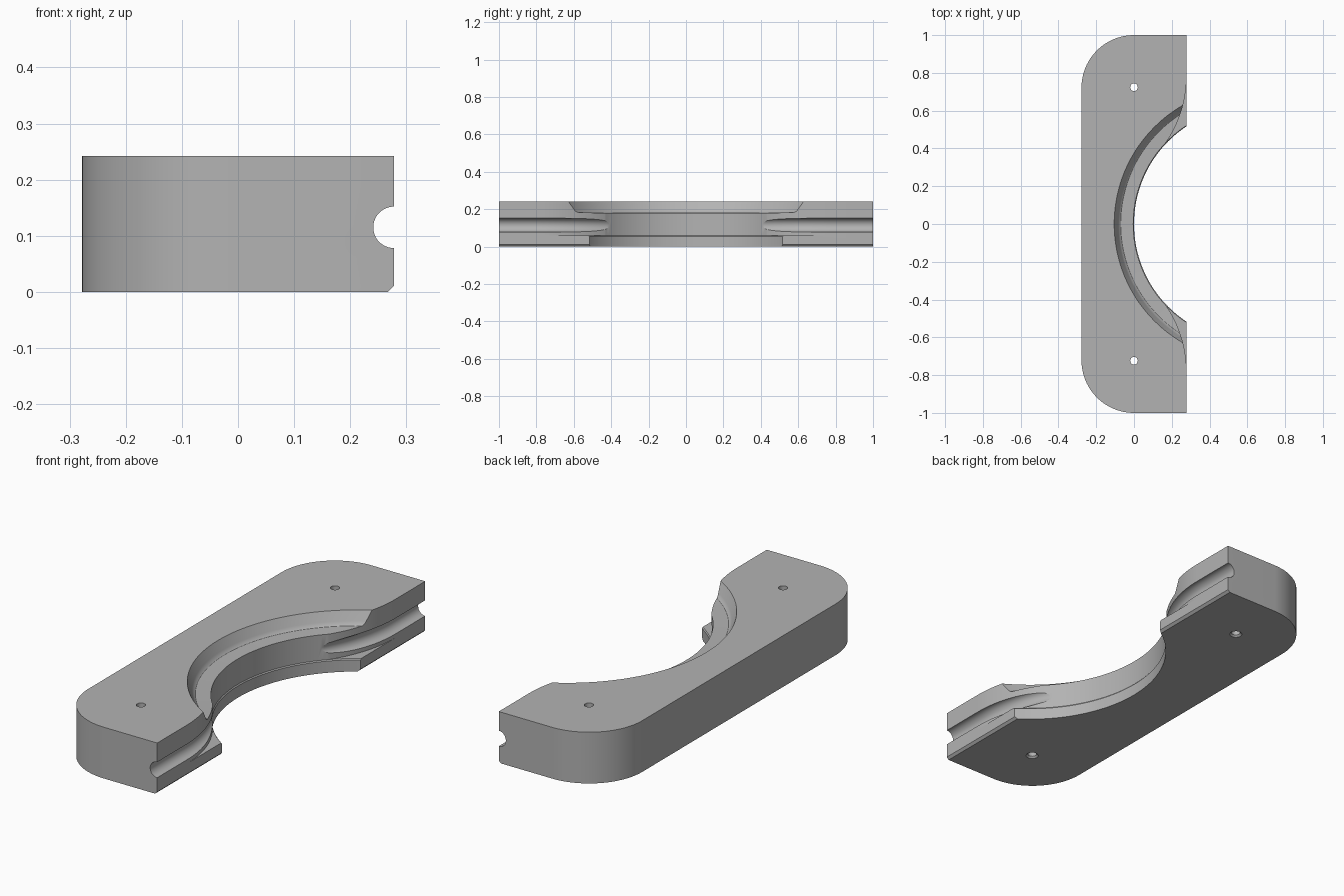
import bpy, bmesh, math
from math import sin, cos, pi
from mathutils import Vector

if "Cube" in bpy.data.objects:
    bpy.data.objects.remove(bpy.data.objects["Cube"])

HALF_X, HEIGHT = 0.278, 0.242
BORE_X, BORE_R = 0.62, 0.62        # axis and radius of the round seat
FLARE_R, FLARE_Y = 0.613, 0.78     # rounded mouth beside the seat
GROOVE_Z, GROOVE_R = 0.115, 0.037

grey = bpy.data.materials.new("plain_grey")
grey.use_nodes = True
grey.diffuse_color = (0.45, 0.45, 0.45, 1)
grey.node_tree.nodes["Principled BSDF"].inputs["Base Color"].default_value = (0.45, 0.45, 0.45, 1)


def solid_from_rings(name, rings, closed=False):
    """Skin a list of equal closed rings, capping the ends."""
    bm = bmesh.new()
    loops = [[bm.verts.new(p) for p in ring] for ring in rings]
    pairs = list(zip(loops, loops[1:]))
    if closed:
        pairs.append((loops[-1], loops[0]))
    else:
        bm.faces.new(loops[0])
        bm.faces.new(loops[-1])
    n = len(loops[0])
    for a, b in pairs:
        for i in range(n):
            j = (i + 1) % n
            bm.faces.new((a[i], a[j], b[j], b[i]))
    bmesh.ops.recalc_face_normals(bm, faces=bm.faces)
    mesh = bpy.data.meshes.new(name)
    bm.to_mesh(mesh)
    bm.free()
    obj = bpy.data.objects.new(name, mesh)
    bpy.context.collection.objects.link(obj)
    mesh.materials.append(grey)
    return obj


def prism(name, outline, z0, z1):
    return solid_from_rings(name, [[(x, y, z) for x, y in outline] for z in (z0, z1)])


def turned(name, profile, cx, cy, steps):
    """Round solid from (radius, height) points about a vertical axis."""
    return solid_from_rings(name, [
        [(cx + r * cos(2 * pi * i / steps), cy + r * sin(2 * pi * i / steps), z)
         for i in range(steps)] for r, z in profile])


def arc(cx, cy, r, a0, a1, steps):
    return [(cx + r * cos(a0 + (a1 - a0) * i / steps),
             cy + r * sin(a0 + (a1 - a0) * i / steps)) for i in range(steps + 1)]


# Body with two rounded back corners
corner = 0.278
outline = [(HALF_X, -1), (HALF_X, 1)]
outline += arc(-HALF_X + corner, 1 - corner, corner, pi / 2, pi, 24)
outline += arc(-HALF_X + corner, corner - 1, corner, pi, 1.5 * pi, 24)
body = prism("clamp_half", outline, 0, HEIGHT)
cutters = []

# Stepped round seat
seat = [(BORE_R, -0.1), (BORE_R, 0.055), (BORE_R + 0.004, 0.06), (BORE_R + 0.004, 0.18),
        (0.69, 0.183), (0.698, 0.189), (0.704, 0.2), (0.725, HEIGHT), (0.725, 0.4)]
cutters.append(turned("seat_cutter", seat, BORE_X, 0, 192))

# Flared mouth above the lower lip
end = math.atan2(FLARE_Y, BORE_X - HALF_X + FLARE_R)
upper = arc(HALF_X - FLARE_R, FLARE_Y, FLARE_R, 0, -end, 32)
lower = [(x, -y) for x, y in reversed(upper)]
cutters.append(prism("mouth_cutter", upper + lower + [(0.5, -FLARE_Y), (0.5, FLARE_Y)], 0.06, 0.4))

# Bottom edge chamfer
c = 0.011
wedge = [(HALF_X - 2 * c, -c), (HALF_X + c, -c), (HALF_X + c, 2 * c)]
cutters.append(solid_from_rings("chamfer_cutter", [[(x, y, z) for x, z in wedge] for y in (-1.1, 1.1)]))

# Side grooves that run out along the mouth, and bolt holes
RUN_R = 0.83
path = [(HALF_X, 1.1)] + arc(HALF_X - RUN_R, FLARE_Y, RUN_R, 0, -0.6, 32)
for side in (1, -1):
    rings = []
    for i, (x, y) in enumerate(path):
        a = 0 if i == 0 else -0.6 * (i - 1) / 32
        rings.append([(x + GROOVE_R * cos(t) * cos(a), side * (y + GROOVE_R * cos(t) * sin(a)),
                       GROOVE_Z + GROOVE_R * sin(t))
                      for t in [2 * pi * (k + 0.5) / 32 for k in range(32)]])
    cutters.append(solid_from_rings("groove_cutter", rings))
    hole = [(0.034, -0.006), (0.02, 0.008), (0.02, 0.3)]
    cutters.append(turned("hole_cutter", hole, 0, side * 0.724, 32))

# Apply every cut, then drop the cutters
bpy.context.view_layer.objects.active = body
for obj in cutters:
    mod = body.modifiers.new(obj.name, 'BOOLEAN')
    mod.operation = 'DIFFERENCE'
    mod.solver = 'EXACT'
    mod.object = obj
    bpy.ops.object.modifier_apply(modifier=mod.name)
    bpy.data.objects.remove(obj)

for obj in bpy.context.selected_objects:
    obj.select_set(False)
body.select_set(True)
bpy.ops.object.shade_smooth_by_angle(angle=math.radians(25))
